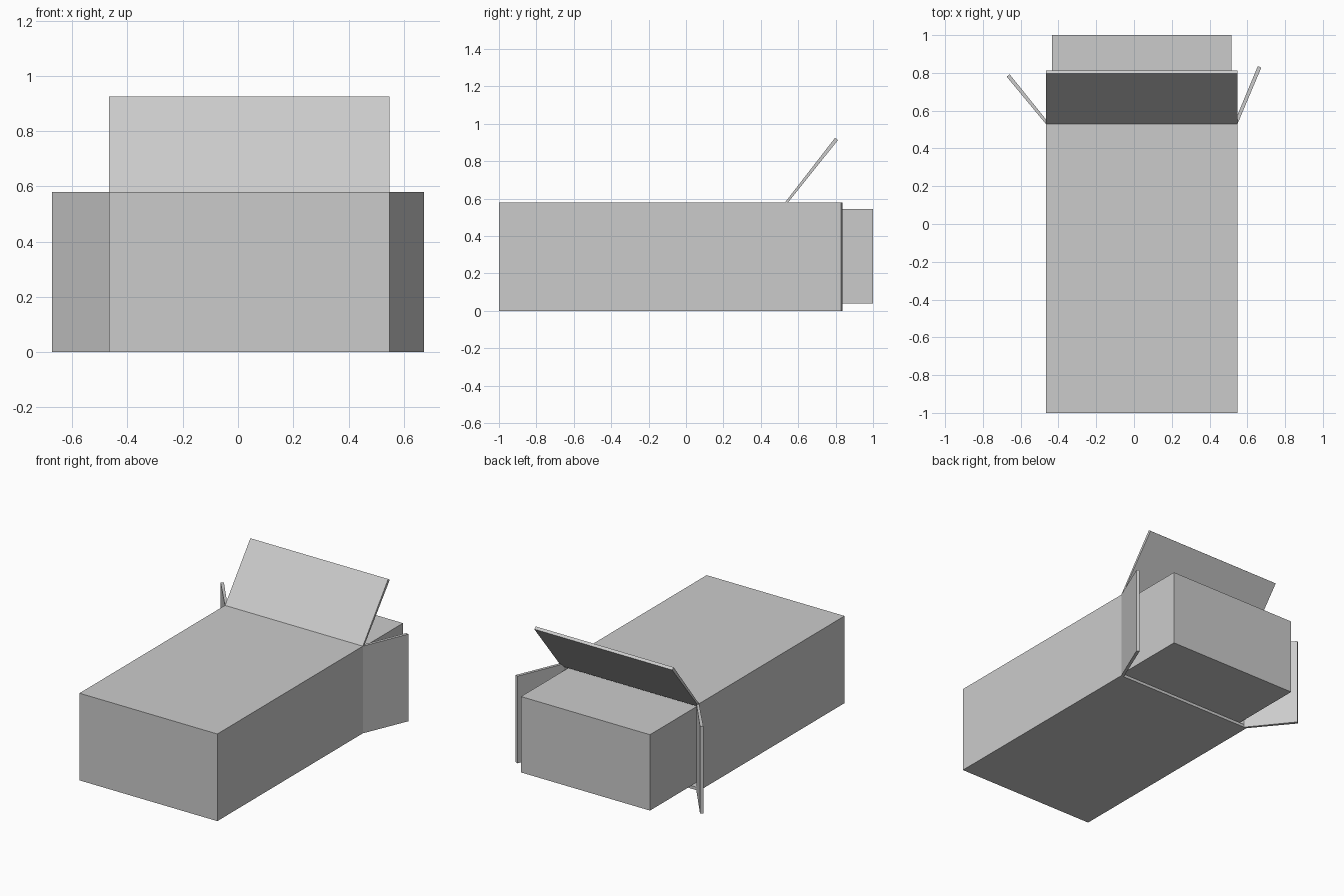
import bpy, bmesh
from mathutils import Vector

if "Cube" in bpy.data.objects:
    bpy.data.objects.remove(bpy.data.objects["Cube"])

T = 0.02                          # card thickness
X0, X1 = -0.467, 0.548            # carton sides
Y0, Y1 = -1.0, 0.53               # closed end, open end
H = 0.58                          # carton height


def add_object(name, bm):
    bmesh.ops.recalc_face_normals(bm, faces=bm.faces)
    mesh = bpy.data.meshes.new(name)
    bm.to_mesh(mesh)
    bm.free()
    ob = bpy.data.objects.new(name, mesh)
    bpy.context.collection.objects.link(ob)
    return ob


def box(name, lo, hi, open_back=False):
    lo, hi = Vector(lo), Vector(hi)
    bm = bmesh.new()
    bmesh.ops.create_cube(bm, size=1)
    for v in bm.verts:
        v.co = (lo + hi) / 2 + v.co * (hi - lo)
    bmesh.ops.recalc_face_normals(bm, faces=bm.faces)
    if open_back:
        back = [f for f in bm.faces if f.normal.y > 0.9]
        bmesh.ops.delete(bm, geom=back, context='FACES_ONLY')
    return add_object(name, bm)


def flap(name, hinge, end, inner_hinge, along):
    """Card strip: mitred at the hinge, extruded along the hinge line."""
    hinge, end, inner_hinge, along = map(Vector, (hinge, end, inner_hinge, along))
    normal = (end - hinge).cross(along).normalized()
    if normal.dot(inner_hinge - hinge) < 0:
        normal.negate()
    profile = (hinge, end, end + normal * T, inner_hinge)
    bm = bmesh.new()
    face = bm.faces.new([bm.verts.new(p) for p in profile])
    new = bmesh.ops.extrude_face_region(bm, geom=[face])['geom']
    bmesh.ops.translate(bm, vec=along,
                        verts=[g for g in new if isinstance(g, bmesh.types.BMVert)])
    return add_object(name, bm)


# Outer carton: hollow, open at the back
carton = box("carton", (X0, Y0, 0), (X1, Y1, H), open_back=True)
wall = carton.modifiers.new("card", 'SOLIDIFY')
wall.thickness = T
wall.offset = -1
wall.use_even_offset = True

# Inner box, slid part way out
box("inner_box", (-0.435, -0.48, 0.04), (0.515, 1.0, 0.545))

# Opened flaps
flap("top_flap", (X0, Y1, H), (X0, 0.797, 0.925), (X0, Y1, H - T), (X1 - X0, 0, 0))
flap("right_flap", (X1, Y1, 0), (0.674, 0.828, 0), (X1 - T, Y1, 0), (0, 0, H))
flap("left_flap", (X0, Y1, 0), (-0.674, 0.78, 0), (X0 + T, Y1, 0), (0, 0, H))
